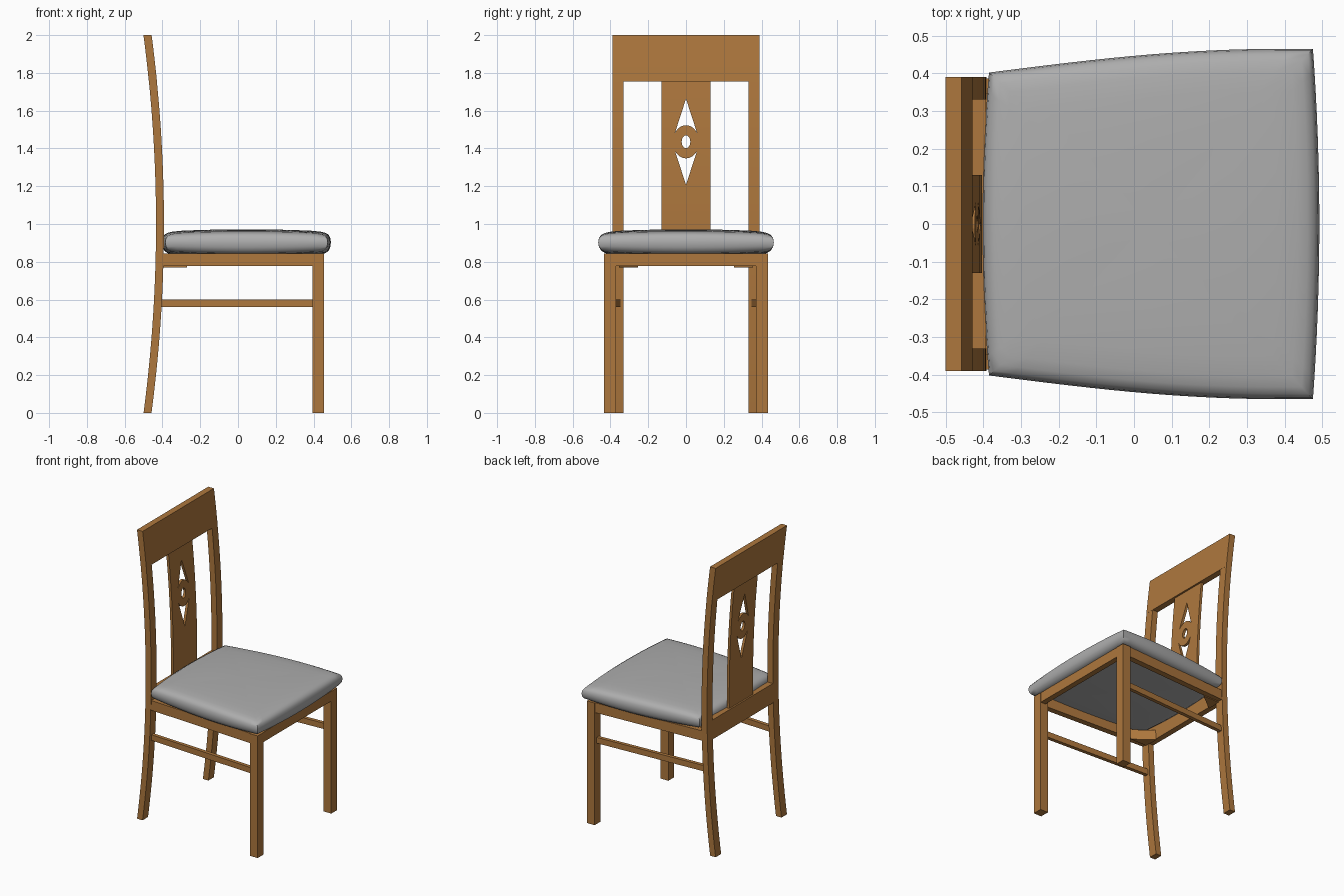
import bpy, bmesh, math
from mathutils import Vector

if "Cube" in bpy.data.objects:
    bpy.data.objects.remove(bpy.data.objects["Cube"])


def material(name, rgb):
    m = bpy.data.materials.new(name)
    m.diffuse_color = (*rgb, 1)
    m.use_nodes = True
    m.node_tree.nodes["Principled BSDF"].inputs["Base Color"].default_value = m.diffuse_color
    return m


WOOD = material("warm wood", (0.42, 0.185, 0.047))
FABRIC = material("grey fabric", (0.42, 0.42, 0.42))


def make(name, bm, mat, smooth=None):
    bmesh.ops.recalc_face_normals(bm, faces=bm.faces[:])
    me = bpy.data.meshes.new(name)
    bm.to_mesh(me)
    bm.free()
    ob = bpy.data.objects.new(name, me)
    bpy.context.collection.objects.link(ob)
    me.materials.append(mat)
    if smooth:
        bpy.ops.object.select_all(action='DESELECT')
        ob.select_set(True)
        bpy.context.view_layer.objects.active = ob
        bpy.ops.object.shade_smooth_by_angle(angle=math.radians(smooth))
    return ob


def prism(name, pts, direction, mat=WOOD):
    """Extrude a flat outline of 3D points along a direction."""
    bm = bmesh.new()
    f = bm.faces.new([bm.verts.new(p) for p in pts])
    r = bmesh.ops.extrude_face_region(bm, geom=[f])
    verts = [v for v in r["geom"] if isinstance(v, bmesh.types.BMVert)]
    bmesh.ops.translate(bm, verts=verts, vec=Vector(direction))
    return make(name, bm, mat)


def plan(name, xy, z0, z1):
    return prism(name, [(x, y, z0) for x, y in xy], (0, 0, z1 - z0))


def bow(z):
    """Sweep of the back: furthest forward at mid height."""
    return -0.413 - 0.066 * (z - 1) ** 2


def bent(name, y0, y1, z0, z1, half, shift=0.0, n=16):
    zs = [z0 + (z1 - z0) * i / n for i in range(n + 1)]
    bm = bmesh.new()
    rings = [[bm.verts.new((bow(z) + shift + dx, y, z)) for dx, y in
              ((-half, y0), (half, y0), (half, y1), (-half, y1))] for z in zs]
    for a, b in zip(rings, rings[1:]):
        for k in range(4):
            bm.faces.new((a[k], a[(k + 1) % 4], b[(k + 1) % 4], b[k]))
    bm.faces.new(rings[0])
    bm.faces.new(rings[-1])
    return make(name, bm, WOOD, 30)


# Back posts, front legs, side rails, stretchers and corner blocks
for side, s in (("left", -1), ("right", 1)):
    bent(side + "_back_post", s * 0.33, s * 0.39, 0, 1.76, 0.021, n=28)
    plan(side + "_front_leg", [(0.395, s * 0.37), (0.455, s * 0.37),
         (0.455, s * 0.435), (0.395, s * 0.435)], 0, 0.845)
    plan(side + "_seat_rail", [(-0.41, s * 0.345), (0.41, s * 0.39),
         (0.41, s * 0.43), (-0.41, s * 0.385)], 0.777, 0.845)
    plan(side + "_stretcher", [(-0.42, s * 0.345), (0.41, s * 0.39),
         (0.41, s * 0.415), (-0.42, s * 0.37)], 0.56, 0.6)
    plan(side + "_corner_block", [(-0.40, s * 0.355), (-0.27, s * 0.355),
         (-0.40, s * 0.255)], 0.771, 0.84)

# Cross rails
plan("front_seat_rail", [(0.415, -0.38), (0.453, -0.38), (0.453, 0.38),
     (0.415, 0.38)], 0.777, 0.845)
bent("back_seat_rail", -0.335, 0.335, 0.777, 0.91, 0.02, n=4)
bent("top_rail", -0.39, 0.39, 1.755, 2.0, 0.0215, n=8)

# Pierced splat: two arrowheads around an oval hole
splat = bent("back_splat", -0.13, 0.13, 0.90, 1.76, 0.009, n=14)
C = 1.435


def cut(name, outline):
    c = prism(name, [(-0.6, y, z) for y, z in outline], (0.4, 0, 0))
    c.hide_render = True
    c.hide_set(True)
    m = splat.modifiers.new(name, 'BOOLEAN')
    m.operation, m.object, m.solver = 'DIFFERENCE', c, 'EXACT'


for label, s in (("upper", 1), ("lower", -1)):
    arc = [(-0.058 + 0.116 * i / 10) for i in range(11)]
    cut(label + "_arrow_cutter", [(0, C + s * 0.228)] + [
        (y, C + s * 0.0875 * math.sqrt(1 - (y / 0.07) ** 2)) for y in arc])
cut("oval_cutter", [(0.023 * math.cos(a), C + 0.034 * math.sin(a)) for a in
                    (math.tau * i / 20 for i in range(20))])


# Seat cushion: rings of a bowed trapezoid, thicker towards the middle
def cushion_point(u, v, s, h):
    half_y = 0.402 + 0.063 * math.sin(math.pi / 2 * min(1, (u + 1) / 1.8))
    x = 0.045 + 0.43 * u + 0.017 * u * (1 - v * v)
    edge = min(abs(u), abs(v))
    return (0.045 + (x - 0.045) * s, half_y * v * s,
            0.903 + h * (1 - 0.2 * (edge * s) ** 2))


N = 16
steps = [-1 + 2 * i / N for i in range(N)]
outline = ([(t, -1) for t in steps] + [(1, t) for t in steps]
           + [(-t, 1) for t in steps] + [(-1, -t) for t in steps])
profile = [(0.3, -0.068), (0.6, -0.067), (0.85, -0.064), (0.93, -0.058),
           (0.97, -0.046), (0.992, -0.026), (1, 0), (0.992, 0.024),
           (0.97, 0.041), (0.93, 0.051), (0.87, 0.057), (0.75, 0.062),
           (0.5, 0.066), (0.25, 0.068)]
bm = bmesh.new()
rings = [[bm.verts.new(cushion_point(u, v, s, h)) for u, v in outline]
         for s, h in profile]
L = len(outline)
for a, b in zip(rings, rings[1:]):
    for k in range(L):
        bm.faces.new((a[k], a[(k + 1) % L], b[(k + 1) % L], b[k]))
for ring, z in ((rings[0], 0.835), (rings[-1], 0.971)):
    c = bm.verts.new((0.045, 0, z))
    for k in range(L):
        bm.faces.new((ring[k], ring[(k + 1) % L], c))
make("seat_cushion", bm, FABRIC, 50)
